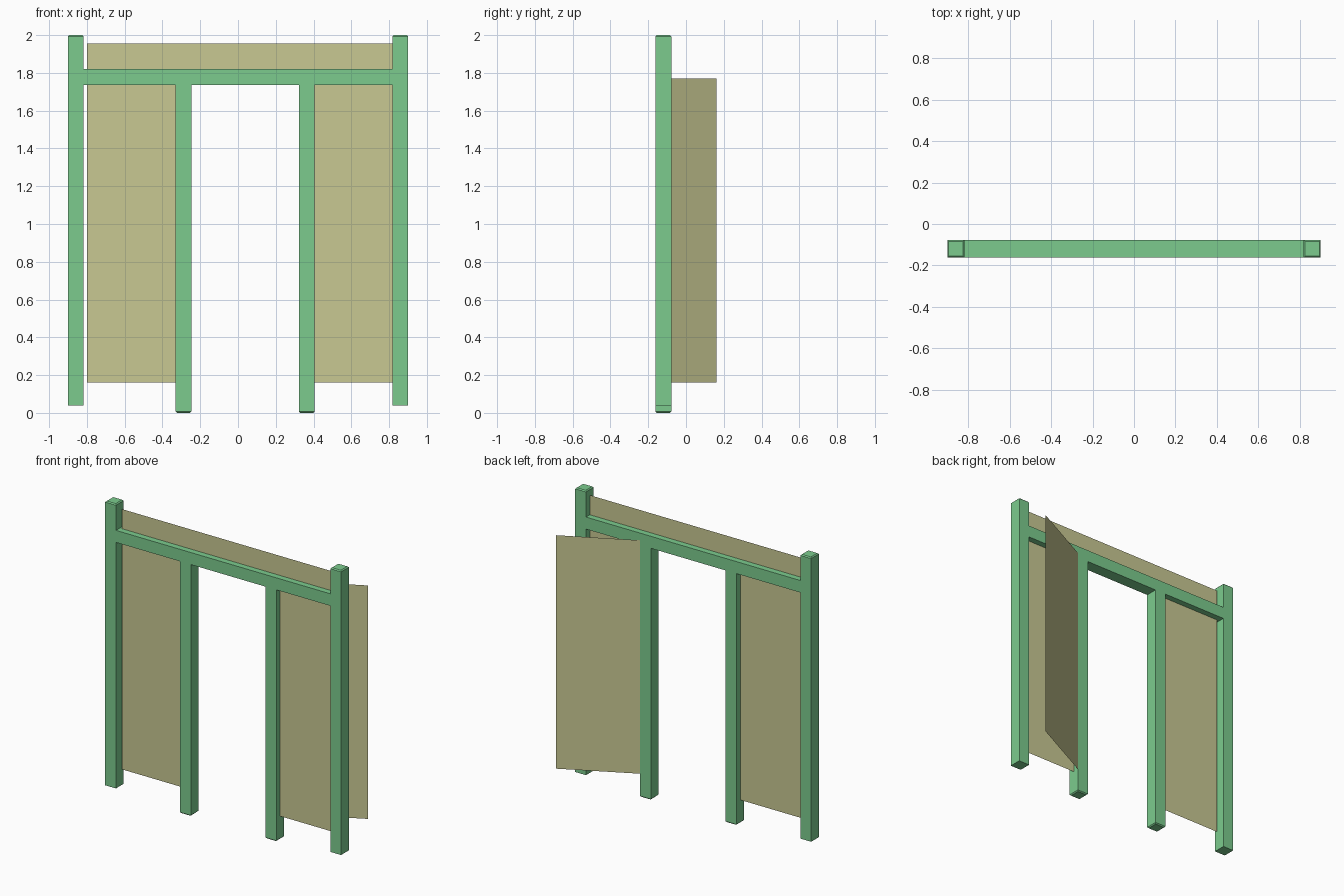
import bpy, bmesh

if "Cube" in bpy.data.objects:
    bpy.data.objects.remove(bpy.data.objects["Cube"])

Y0, Y1 = -0.162, -0.078      # front and back of the timber
YM = (Y0 + Y1) / 2


def material(name, color):
    m = bpy.data.materials.new(name)
    m.diffuse_color = color
    m.use_nodes = True
    m.node_tree.nodes["Principled BSDF"].inputs["Base Color"].default_value = m.diffuse_color
    return m


GREEN = material("green_timber", (0.2, 0.6, 0.27, 1))
TAN = material("tan_panel", (0.58, 0.58, 0.29, 1))


def finish(bm, name, mat):
    mesh = bpy.data.meshes.new(name)
    bm.to_mesh(mesh)
    bm.free()
    mesh.materials.append(mat)
    ob = bpy.data.objects.new(name, mesh)
    bpy.context.collection.objects.link(ob)


def timber(name, x0, x1, z0, z1, bevel_z=None):
    """Box beam; the end face at bevel_z gets a small chamfer."""
    bm = bmesh.new()
    bmesh.ops.create_cube(bm, size=1)
    for v in bm.verts:
        v.co.x = x1 if v.co.x > 0 else x0
        v.co.y = Y1 if v.co.y > 0 else Y0
        v.co.z = z1 if v.co.z > 0 else z0
    if bevel_z is not None:
        edges = [e for e in bm.edges
                 if all(abs(v.co.z - bevel_z) < 1e-4 for v in e.verts)]
        bmesh.ops.bevel(bm, geom=edges, offset=0.007, segments=1,
                        affect='EDGES', profile=0.5)
    finish(bm, name, GREEN)


def sheet(name, a, b, z0, z1):
    """Single upright sheet from plan point a to plan point b."""
    bm = bmesh.new()
    bm.faces.new([bm.verts.new(p) for p in
                  ((*a, z0), (*b, z0), (*b, z1), (*a, z1))])
    finish(bm, name, TAN)


# Outer posts, chamfered on top
timber("outer_post_left", -0.90, -0.818, 0.04, 2.0, 2.0)
timber("outer_post_right", 0.818, 0.90, 0.04, 2.0, 2.0)

# Door posts, chamfered at the foot
timber("door_post_left", -0.33, -0.247, 0.0, 1.737, 0.0)
timber("door_post_right", 0.323, 0.406, 0.0, 1.737, 0.0)

# Cross beam
timber("cross_beam", -0.818, 0.818, 1.737, 1.82)

# Fixed sheets set in the middle of the frame
sheet("side_panel_left", (-0.80, YM), (-0.29, YM), 0.16, 1.77)
sheet("side_panel_right", (0.365, YM), (0.83, YM), 0.16, 1.77)
sheet("top_panel", (-0.80, YM), (0.83, YM), 1.78, 1.955)

# Open door swung back from the right door post
sheet("door", (0.365, -0.099), (0.88, 0.162), 0.16, 1.77)
